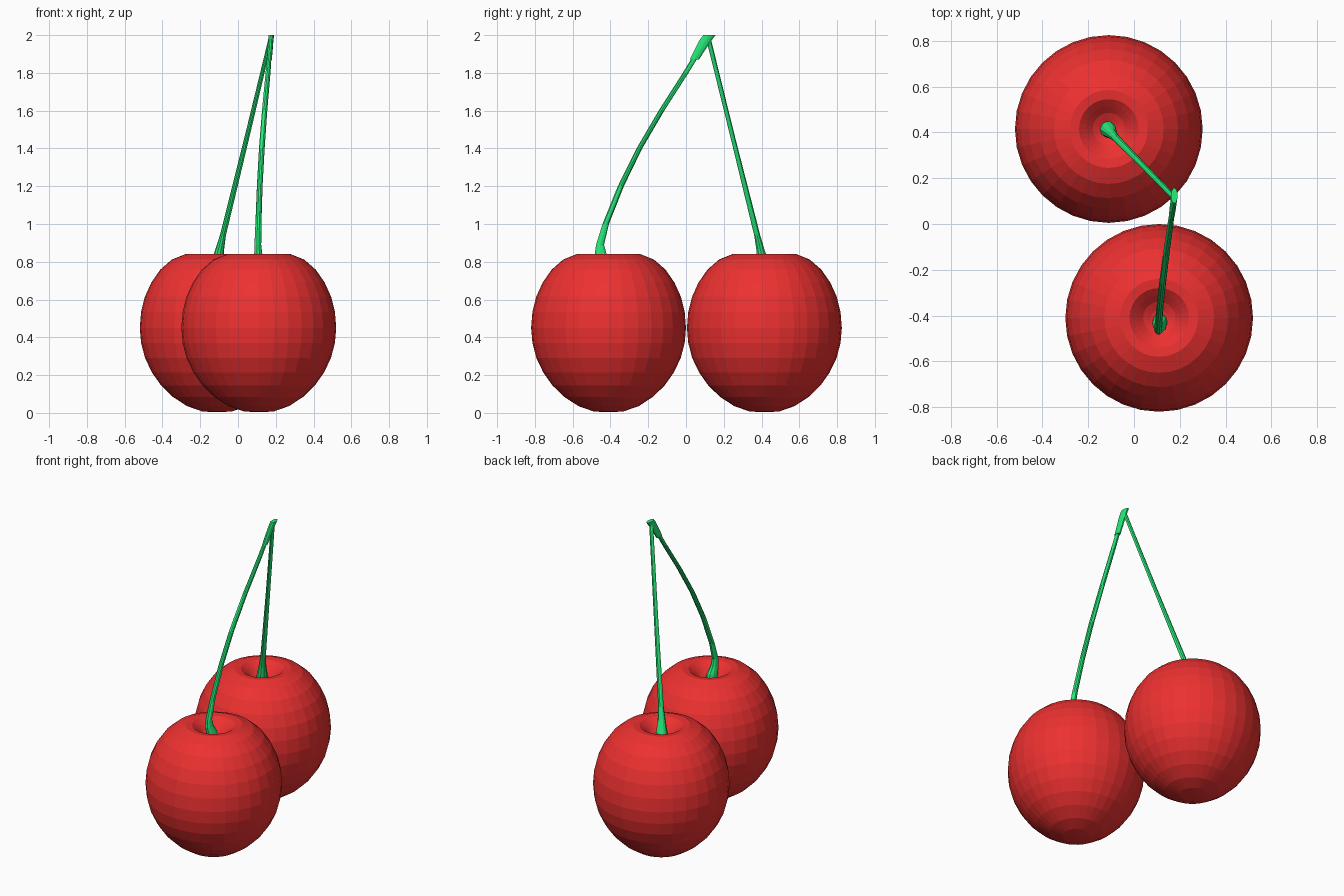
import bpy, bmesh
from math import sin, cos, tau


def material(name, color):
    m = bpy.data.materials.new(name)
    m.diffuse_color = color
    return m


red = material("red_skin", (0.85, 0.03, 0.03, 1))
green = material("green_stem", (0.02, 0.85, 0.2, 1))


def loft(name, rings, sides, mat):
    """Skin horizontal elliptical rings (x, y, z, rx, ry), capping both ends."""
    bm = bmesh.new()
    loops = [[bm.verts.new((x + rx * cos(tau * i / sides), y + ry * sin(tau * i / sides), z))
              for i in range(sides)] for x, y, z, rx, ry in rings]
    for a, b in zip(loops, loops[1:]):
        for i in range(sides):
            j = (i + 1) % sides
            bm.faces.new((a[i], a[j], b[j], b[i]))
    bm.faces.new(loops[0][::-1])
    bm.faces.new(loops[-1])
    me = bpy.data.meshes.new(name)
    bm.to_mesh(me)
    bm.free()
    ob = bpy.data.objects.new(name, me)
    bpy.context.collection.objects.link(ob)
    me.materials.append(mat)
    return ob


# Fruit: lathed profile (radius, height) with a dimple at the top
profile = [(0.02, 0.004), (0.08, 0.008), (0.16, 0.036), (0.235, 0.085), (0.297, 0.145),
           (0.345, 0.213), (0.382, 0.29), (0.403, 0.37), (0.41, 0.45), (0.403, 0.535),
           (0.383, 0.615), (0.349, 0.69), (0.302, 0.758), (0.24, 0.812), (0.17, 0.84),
           (0.13, 0.836), (0.10, 0.812), (0.07, 0.785), (0.035, 0.768), (0.005, 0.763)]
for name, cx, cy in (("back_cherry", -0.11, 0.415), ("front_cherry", 0.11, -0.41)):
    loft(name, [(cx, cy, z, r, r) for r, z in profile], 32, red)

# Straight stem, flared where it meets the fruit
loft("back_stem", [(-0.115, 0.415, 0.755, 0.036, 0.036), (-0.11, 0.41, 0.79, 0.034, 0.034),
                   (-0.098, 0.395, 0.86, 0.024, 0.023), (-0.08, 0.377, 0.94, 0.016, 0.017),
                   (0.045, 0.25, 1.45, 0.013, 0.013), (0.173, 0.118, 1.985, 0.011, 0.013)], 10, green)

# Curved stem with a hooked foot
loft("front_stem", [(0.113, -0.428, 0.755, 0.034, 0.038), (0.112, -0.436, 0.80, 0.03, 0.042),
                    (0.107, -0.452, 0.845, 0.021, 0.032), (0.105, -0.455, 0.89, 0.018, 0.022),
                    (0.108, -0.425, 1.0, 0.016, 0.018), (0.115, -0.345, 1.2, 0.015, 0.017),
                    (0.126, -0.247, 1.4, 0.015, 0.016), (0.141, -0.13, 1.6, 0.014, 0.016),
                    (0.159, -0.002, 1.8, 0.013, 0.016), (0.168, 0.065, 1.91, 0.011, 0.016)], 10, green)

# Thick woody end where the stems join
loft("stem_joint", [(0.166, 0.044, 1.87, 0.013, 0.026), (0.17, 0.075, 1.925, 0.014, 0.03),
                    (0.174, 0.105, 1.975, 0.014, 0.034), (0.176, 0.124, 2.0, 0.015, 0.034)], 10, green)
